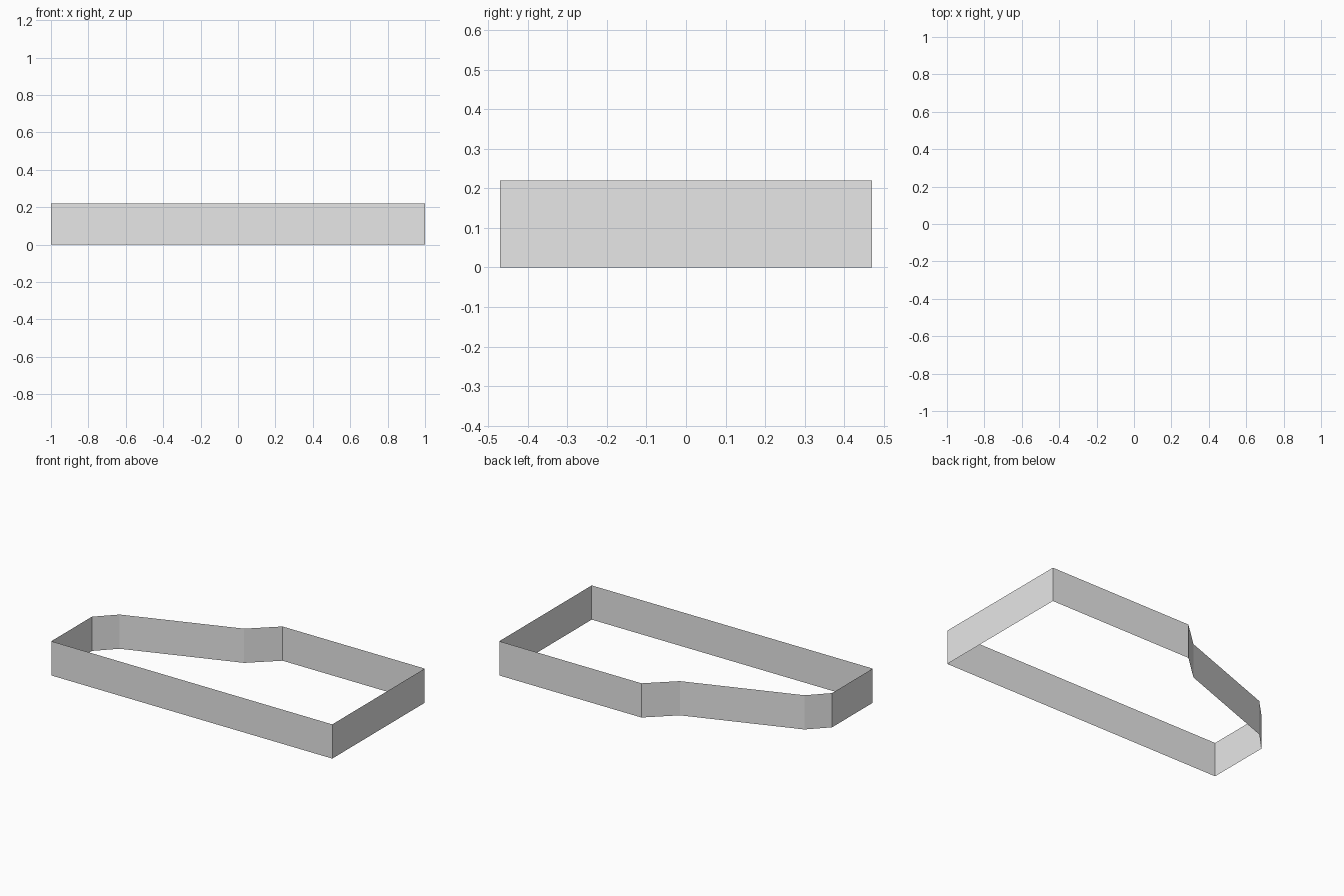
import bpy
import bmesh

if "Cube" in bpy.data.objects:
    bpy.data.objects.remove(bpy.data.objects["Cube"])

HEIGHT = 0.22

# Plan outline of the open wall, counter-clockwise from the front left corner
OUTLINE = [(-1, -0.47), (1, -0.47), (1, 0.47), (-0.012, 0.47),
           (-0.178, 0.317), (-0.885, 0.06), (-1, -0.057)]

grey = bpy.data.materials.new("light_grey")
grey.diffuse_color = (0.8, 0.8, 0.8, 1)
grey.use_nodes = True
grey.node_tree.nodes["Principled BSDF"].inputs["Base Color"].default_value = grey.diffuse_color

# Zero-thickness perimeter wall, open at top and bottom
bm = bmesh.new()
low = [bm.verts.new((x, y, 0)) for x, y in OUTLINE]
high = [bm.verts.new((x, y, HEIGHT)) for x, y in OUTLINE]
for i in range(len(OUTLINE)):
    j = (i + 1) % len(OUTLINE)
    bm.faces.new((low[i], low[j], high[j], high[i]))

mesh = bpy.data.meshes.new("perimeter_wall")
bm.to_mesh(mesh)
bm.free()
mesh.materials.append(grey)
wall = bpy.data.objects.new("perimeter_wall", mesh)
bpy.context.collection.objects.link(wall)
